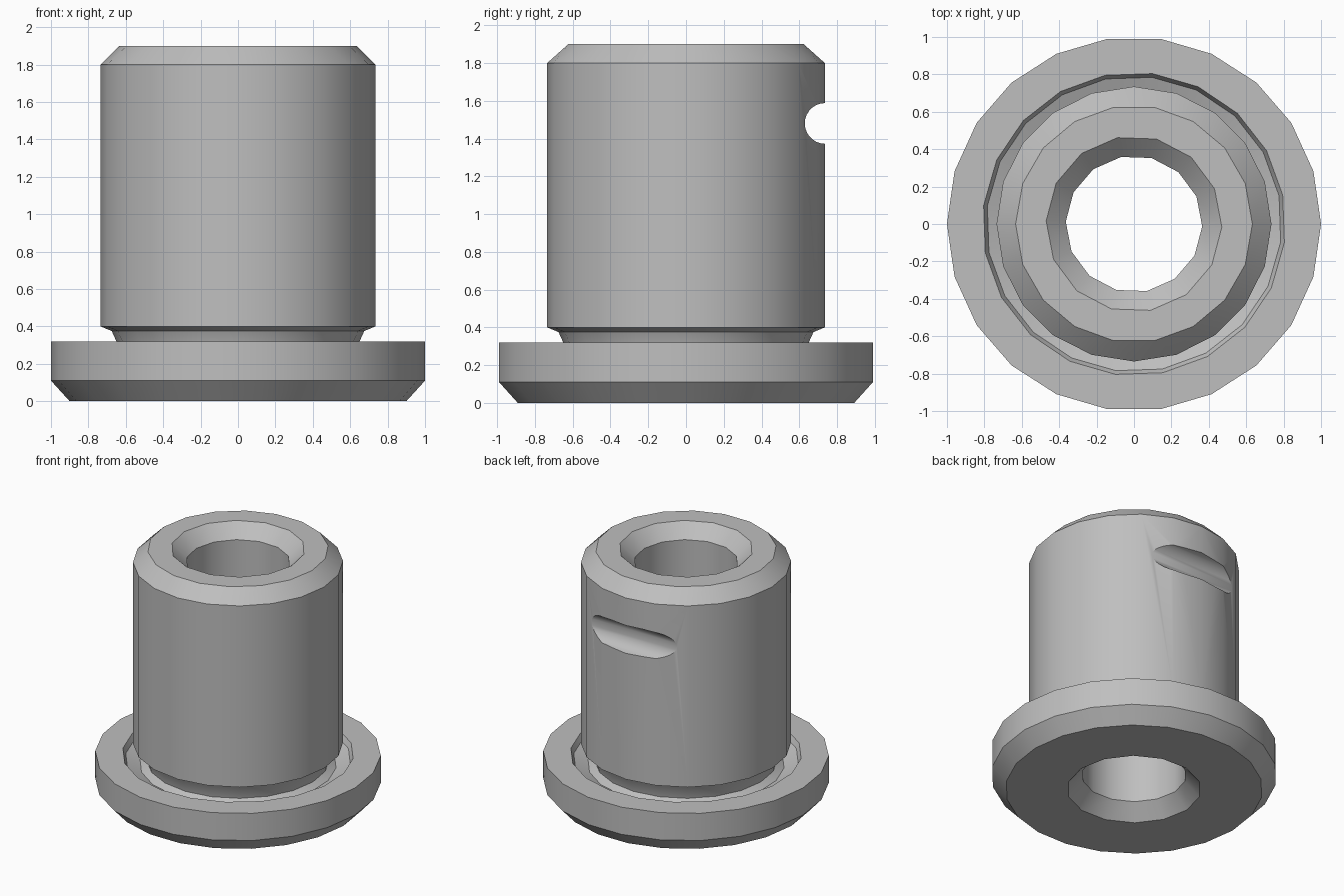
import bpy
import bmesh
from math import cos, sin, tau, radians, pi

cube = bpy.data.objects.get("Cube")
if cube:
    bpy.data.objects.remove(cube, do_unlink=True)

steel = bpy.data.materials.new("light grey steel")
steel.use_nodes = True
grey = (0.52, 0.52, 0.52, 1)
steel.diffuse_color = grey
steel.node_tree.nodes["Principled BSDF"].inputs["Base Color"].default_value = grey


def ring(bm, radius, z, sides, turn):
    """Ring of (angle, vertex) pairs."""
    angles = [radians(turn) + tau * i / sides for i in range(sides)]
    return [(a, bm.verts.new((radius * cos(a), radius * sin(a), z))) for a in angles]


def skin(bm, a, b):
    """Join two rings, stepping along whichever has the next smaller angle."""
    na, nb = len(a), len(b)
    if na == nb and abs(a[0][0] - b[0][0]) < 1e-6:
        for i in range(na):
            j = (i + 1) % na
            bm.faces.new((a[i][1], a[j][1], b[j][1], b[i][1]))
        return

    def angle(r, i):
        return r[i % len(r)][0] + tau * (i // len(r))

    i = j = 0
    while i < na or j < nb:
        va, vb = a[i % na][1], b[j % nb][1]
        if j >= nb or (i < na and angle(a, i + 1) <= angle(b, j + 1)):
            i += 1
            bm.faces.new((va, a[i % na][1], vb))
        else:
            j += 1
            bm.faces.new((va, b[j % nb][1], vb))


# Side count and turn of each turned surface
rim = (22, 0)
groove = (20, -7)
barrel = (20, 0)
crown = (18, 0)
bore = (14, -2)

# Closed section: radius, height, facets
section = [
    (0.90, 0.00, rim), (1.00, 0.11, rim), (1.00, 0.32, rim),
    (0.81, 0.32, groove), (0.79, 0.28, groove), (0.69, 0.24, groove),
    (0.64, 0.27, barrel), (0.65, 0.32, barrel), (0.675, 0.375, barrel),
    (0.735, 0.40, barrel), (0.735, 1.80, barrel), (0.633, 1.90, crown),
    (0.47, 1.90, bore), (0.365, 1.80, bore), (0.365, 0.11, bore),
    (0.47, 0.00, bore),
]
bm = bmesh.new()
rings = [ring(bm, r, z, *facets) for r, z, facets in section]
for k, lower in enumerate(rings):
    skin(bm, lower, rings[(k + 1) % len(rings)])
bmesh.ops.recalc_face_normals(bm, faces=bm.faces)
mesh = bpy.data.meshes.new("flanged_bushing")
bm.to_mesh(mesh)
bm.free()
bushing = bpy.data.objects.new("flanged_bushing", mesh)
bpy.context.collection.objects.link(bushing)
mesh.materials.append(steel)

# Round slot across the back of the barrel
bpy.ops.mesh.primitive_cylinder_add(vertices=28, radius=0.108, depth=1.6,
                                    location=(0, 0.737, 1.48), rotation=(0, pi / 2, 0))
cutter = bpy.context.object
cutter.name = "slot_cutter"
cutter.hide_render = True
cutter.data.materials.append(steel)
cut = bushing.modifiers.new("slot", "BOOLEAN")
cut.operation = "DIFFERENCE"
cut.solver = "EXACT"
cut.object = cutter

bpy.ops.object.select_all(action="DESELECT")
bushing.select_set(True)
bpy.context.view_layer.objects.active = bushing
bpy.ops.object.modifier_apply(modifier="slot")
bpy.data.objects.remove(cutter, do_unlink=True)
bpy.ops.object.shade_smooth_by_angle(angle=radians(30))
